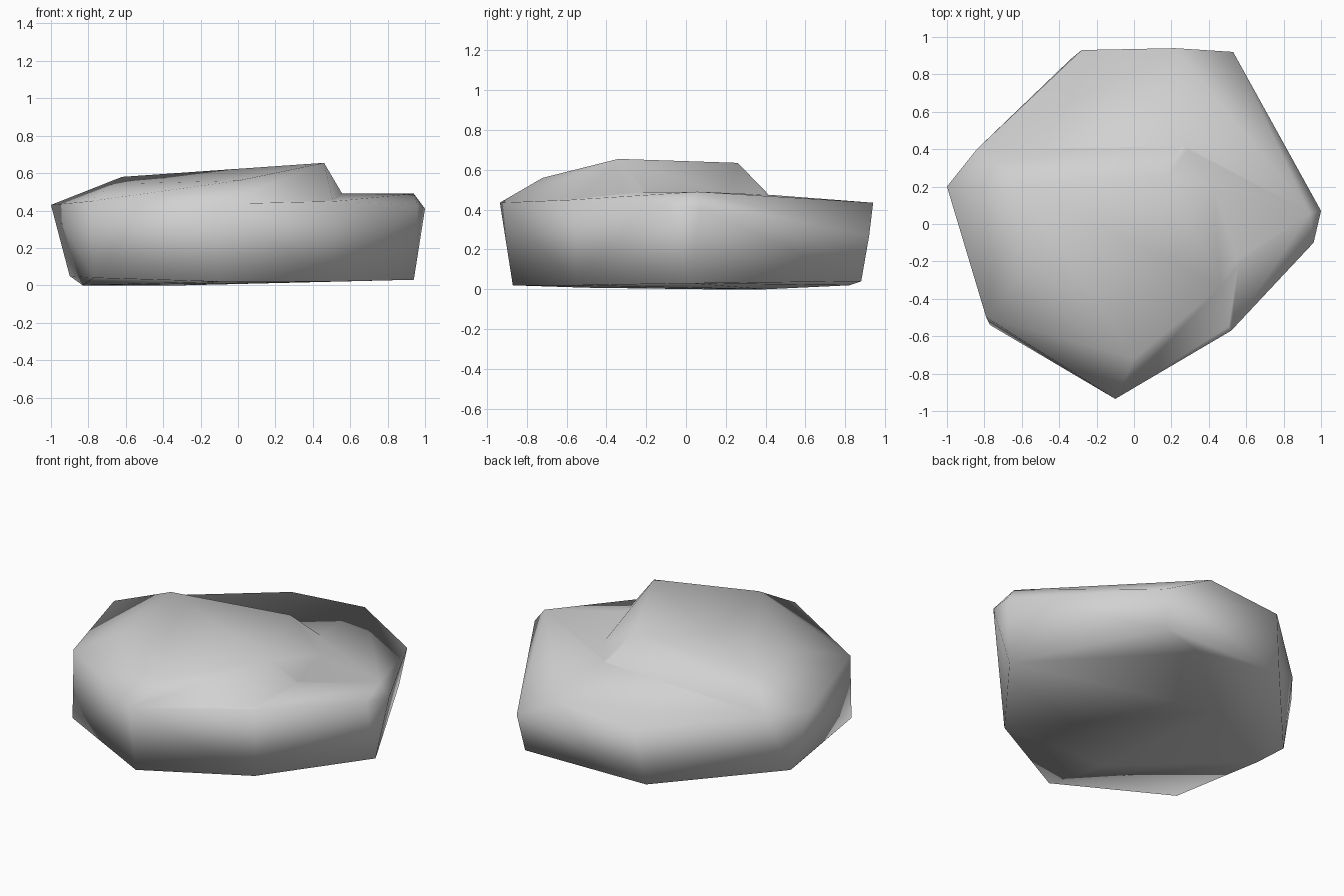
import bpy
import bmesh

cube = bpy.data.objects.get("Cube")
if cube:
    bpy.data.objects.remove(cube, do_unlink=True)

# One plain stone colour
stone = bpy.data.materials.new("stone_grey")
stone.use_nodes = True
colour = (0.64, 0.64, 0.64, 1.0)
stone.diffuse_color = colour
stone.node_tree.nodes["Principled BSDF"].inputs["Base Color"].default_value = colour


def hull(name, points):
    """Wrap a faceted stone skin around a few corner points."""
    bm = bmesh.new()
    for p in points:
        bm.verts.new(p)
    result = bmesh.ops.convex_hull(bm, input=bm.verts)
    loose = {v for v in result["geom_interior"] if isinstance(v, bmesh.types.BMVert)}
    bmesh.ops.delete(bm, geom=list(loose), context="VERTS")
    bmesh.ops.recalc_face_normals(bm, faces=bm.faces)
    mesh = bpy.data.meshes.new(name)
    bm.to_mesh(mesh)
    bm.free()
    mesh.materials.append(stone)
    obj = bpy.data.objects.new(name, mesh)
    bpy.context.collection.objects.link(obj)
    return obj


# Underside corners and rim corners
base = [(-0.1, -0.87, 0.02), (-0.77, -0.54, 0.04), (-0.9, 0.25, 0.05),
        (-0.83, 0.1, 0.0), (-0.3, 0.4, 0.0), (-0.34, 0.88, 0.05),
        (-0.2, -0.5, 0.008), (-0.58, -0.1, 0.004)]
rim = [(-0.1, -0.935, 0.435), (-0.79, -0.5, 0.45), (-1, 0.2, 0.43),
       (-0.84, 0.4, 0.43)]

# Low shelf on the left and back
shelf = [(0.5, -0.55, 0.02), (0.94, 0.02, 0.03), (0.5, 0.88, 0.04),
         (0.2, 0.82, 0.02), (0.52, -0.57, 0.45), (0.96, -0.1, 0.43),
         (1, 0.07, 0.41), (0.94, 0.06, 0.49), (0.56, -0.22, 0.49),
         (-0.28, 0.93, 0.4), (0.22, 0.94, 0.435), (0.53, 0.92, 0.27),
         (0.28, 0.42, 0.475)]

# Raised crown with a sloping ridge, dropping steeply to the shelf
crown = [(0.46, -0.34, 0.655), (0.18, 0.26, 0.635), (-0.62, 0.22, 0.58),
         (0, -0.72, 0.56), (-0.55, -0.2, 0.545), (0.56, -0.22, 0.485),
         (0.43, 0.21, 0.475), (0.28, 0.42, 0.47), (0.51, -0.56, 0.44),
         (0.45, -0.5, 0.08), (0.2, 0.35, 0.08)]
crown_foot = [(-0.15, -0.8, 0.08), (-0.72, -0.48, 0.08), (-0.82, 0.2, 0.08)]

rock = hull("rock", base + rim + shelf)
top = hull("rock_crown", crown_foot + rim + crown)

# Fuse both masses into one skin
union = rock.modifiers.new("fuse", "BOOLEAN")
union.operation = "UNION"
union.solver = "EXACT"
union.object = top
bpy.context.view_layer.objects.active = rock
rock.select_set(True)
bpy.ops.object.modifier_apply(modifier=union.name)
bpy.data.objects.remove(top, do_unlink=True)

# Clean slivers and shade softly
bm = bmesh.new()
bm.from_mesh(rock.data)
bmesh.ops.remove_doubles(bm, verts=bm.verts, dist=0.015)
bmesh.ops.triangulate(bm, faces=bm.faces)
bmesh.ops.recalc_face_normals(bm, faces=bm.faces)
for face in bm.faces:
    face.smooth = True
    face.material_index = 0
bm.to_mesh(rock.data)
bm.free()
